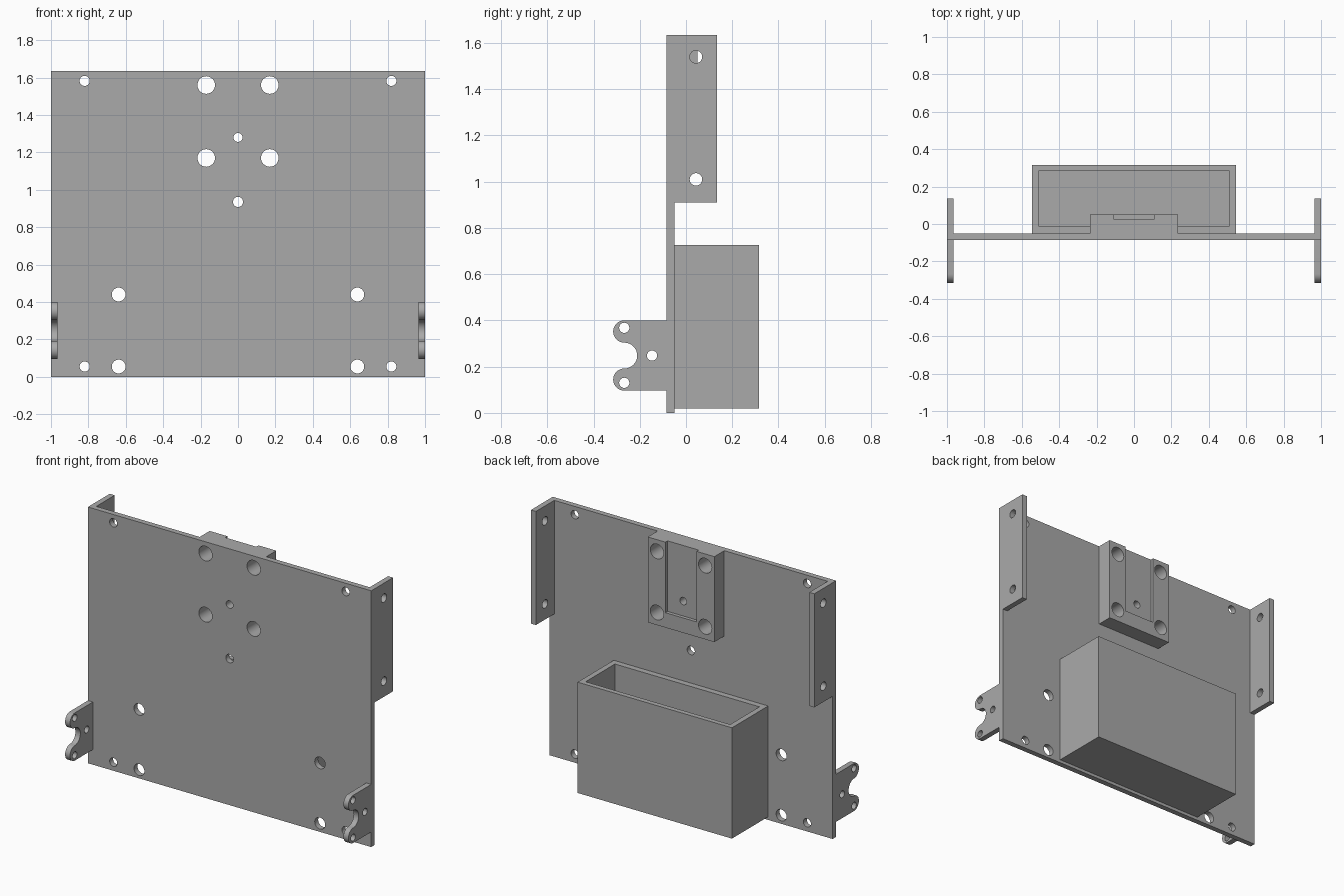
import bpy, bmesh
from math import pi, cos, sin
from mathutils import Vector

cube = bpy.data.objects.get("Cube")
if cube:
    bpy.data.objects.remove(cube, do_unlink=True)

grey = bpy.data.materials.new("mid grey")
grey.use_nodes = True
grey.diffuse_color = (0.4, 0.4, 0.4, 1)
grey.node_tree.nodes["Principled BSDF"].inputs["Base Color"].default_value = (0.4, 0.4, 0.4, 1)

T = 0.035                    # sheet thickness
FRONT, BACK, TOP = -0.085, -0.05, 1.635


def prism(name, outline, start, end, axis):
    """Extrude a closed outline along x (points are y, z) or y (points are x, z)."""
    bm = bmesh.new()
    place = (lambda a, b: (start, a, b)) if axis == "x" else (lambda a, b: (a, start, b))
    face = bm.faces.new([bm.verts.new(place(a, b)) for a, b in outline])
    moved = bmesh.ops.extrude_face_region(bm, geom=[face])["geom"]
    shift = Vector((end - start, 0, 0) if axis == "x" else (0, end - start, 0))
    bmesh.ops.translate(bm, vec=shift, verts=[g for g in moved if isinstance(g, bmesh.types.BMVert)])
    bmesh.ops.recalc_face_normals(bm, faces=bm.faces)
    mesh = bpy.data.meshes.new(name)
    bm.to_mesh(mesh)
    bm.free()
    mesh.materials.append(grey)
    obj = bpy.data.objects.new(name, mesh)
    bpy.context.collection.objects.link(obj)
    return obj


def rect(a0, a1, b0, b1):
    return [(a0, b0), (a1, b0), (a1, b1), (a0, b1)]


def arc(a, b, r, first, last, steps):
    angles = [first + (last - first) * i / steps for i in range(steps + 1)]
    return [(a + r * cos(t), b + r * sin(t)) for t in angles]


def hole(a, b, r, start, end, axis):
    return prism("cutter", arc(a, b, r, 0, 2 * pi, 32)[:-1], start, end, axis)


def cut(obj, cutters):
    """Subtract the cutters, bake the result and remove the helpers."""
    bpy.context.view_layer.objects.active = obj
    for cutter in cutters:
        cutter.hide_render = True
        mod = obj.modifiers.new("cut", "BOOLEAN")
        mod.operation, mod.solver, mod.object = "DIFFERENCE", "EXACT", cutter
        bpy.ops.object.modifier_apply(modifier=mod.name)
        bpy.data.objects.remove(cutter, do_unlink=True)
    bpy.ops.object.select_all(action="DESELECT")
    obj.select_set(True)
    bpy.ops.object.shade_smooth_by_angle()


# Main plate with its mounting holes
plate = prism("main_plate", rect(-1, 1, 0, TOP), FRONT, BACK, "y")
pad_holes = [(s * 0.17, z, 0.047) for s in (-1, 1) for z in (1.56, 1.17)] + [(0, 1.28, 0.024)]
plate_holes = pad_holes + [(0, 0.935, 0.027)]
for s in (-1, 1):
    plate_holes += [(s * 0.82, 1.582, 0.027), (s * 0.82, 0.055, 0.027),
                    (s * 0.638, 0.44, 0.037), (s * 0.638, 0.055, 0.037)]
cut(plate, [hole(*h, -0.2, 0.2, "y") for h in plate_holes])

# Raised pad on the back with an open-topped groove
pad = prism("back_pad", rect(-0.235, 0.235, 1.09, TOP), BACK, 0.05, "y")
groove = prism("cutter", rect(-0.11, 0.11, 1.185, 1.8), 0.028, 0.2, "y")
cut(pad, [groove] + [hole(*h, -0.2, 0.2, "y") for h in pad_holes])

# Open-topped box on the back
box = prism("storage_box", rect(-0.545, 0.545, 0.02, 0.727), BACK, 0.315, "y")
cut(box, [prism("cutter", rect(-0.51, 0.51, 0.02 + T, 1), -0.012, 0.283, "y")])

# Fork-shaped lug outline: upper lobe, concave notch, lower lobe
lug_outline = ([(FRONT, 0.4)]
               + arc(-0.267, 0.352, 0.048, pi / 2, 3 * pi / 2, 16)
               + arc(-0.267, 0.248, 0.056, pi / 2, -pi / 2, 16)[1:]
               + arc(-0.267, 0.144, 0.048, pi / 2, 3 * pi / 2, 16)[1:]
               + [(FRONT, 0.096)])

# Side flanges and front lugs, one of each per side
for side, s in (("left", 1), ("right", -1)):
    inner, outer = s * (1 - T), s
    flange = prism(side + "_flange", rect(BACK, 0.135, 0.91, TOP), inner, outer, "x")
    cut(flange, [hole(0.043, z, 0.027, s * 0.9, s * 1.1, "x") for z in (1.54, 1.01)])
    lug = prism(side + "_lug", lug_outline, inner, outer, "x")
    cut(lug, [hole(y, z, 0.022, s * 0.9, s * 1.1, "x")
              for y, z in ((-0.267, 0.368), (-0.267, 0.13), (-0.147, 0.248))])
